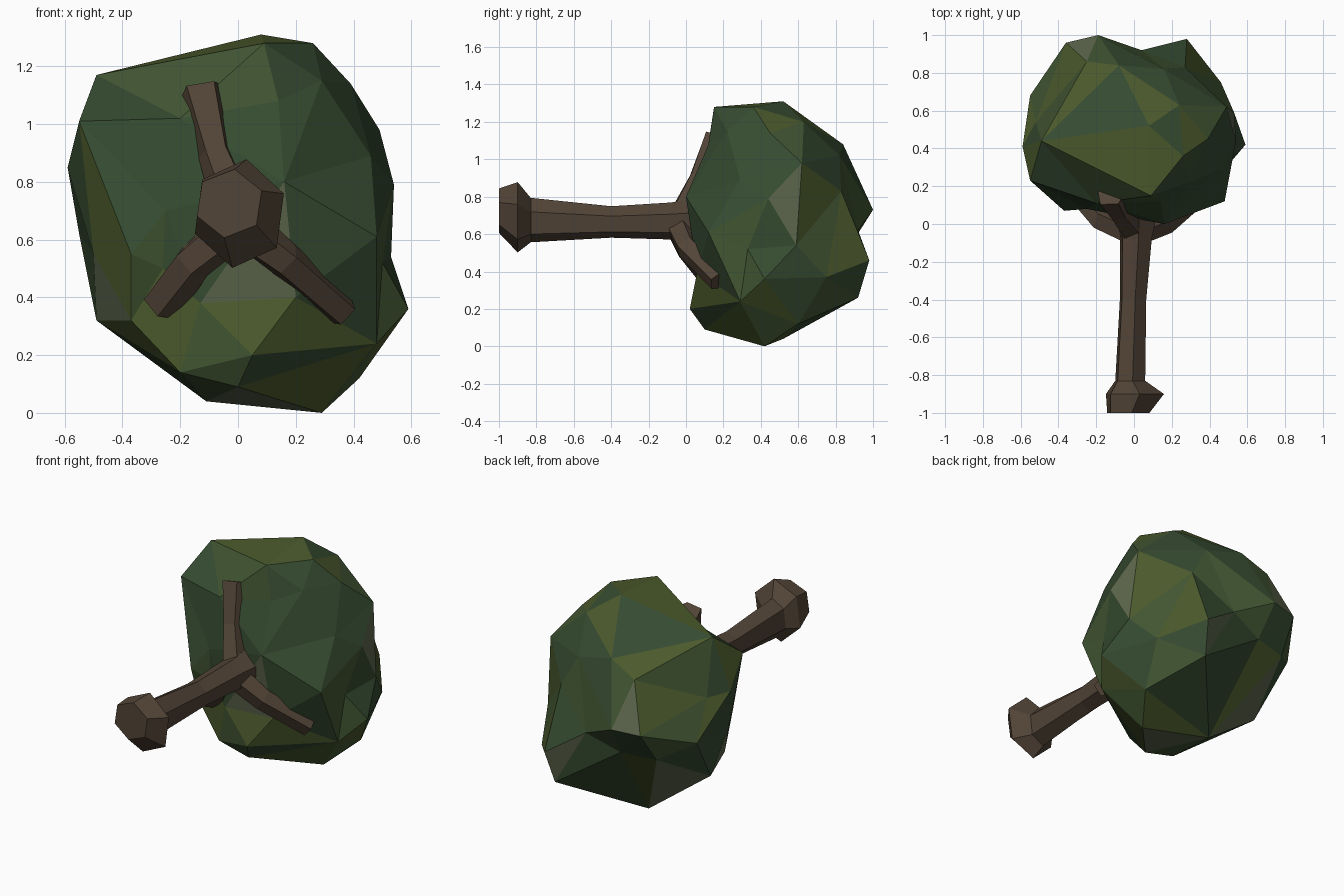
import bpy, bmesh, random
from math import sin, cos, pi
from mathutils import Vector

random.seed(4)


def material(name, rgb):
    m = bpy.data.materials.new(name)
    m.diffuse_color = (*rgb, 1)
    return m


bark = material("bark", (0.085, 0.058, 0.038))
greens = [material("leaf_mid", (0.055, 0.095, 0.033)),
          material("leaf_dark", (0.036, 0.07, 0.03)),
          material("leaf_olive", (0.07, 0.1, 0.025)),
          material("leaf_pale", (0.11, 0.135, 0.075))]


def add_object(name, bm, mats):
    bmesh.ops.recalc_face_normals(bm, faces=bm.faces)
    me = bpy.data.meshes.new(name)
    bm.to_mesh(me)
    bm.free()
    for m in mats:
        me.materials.append(m)
    ob = bpy.data.objects.new(name, me)
    bpy.context.collection.objects.link(ob)
    return ob


def limb(name, stations, sides, level=False):
    """Faceted tube; each station is (x, y, z, half width, half height)."""
    bm = bmesh.new()
    pts = [Vector(s[:3]) for s in stations]
    rings = []
    for i, s in enumerate(stations):
        d = pts[min(i + 1, len(pts) - 1)] - pts[max(i - 1, 0)]
        if level:
            d = Vector((0, 1, 0))
        side = d.cross(Vector((0, 0, 1))).normalized()
        up = side.cross(d).normalized()
        ring = []
        for k in range(sides):
            a = 2 * pi * k / sides + pi / 2 - 0.15
            ring.append(bm.verts.new(pts[i] + side * s[3] * cos(a) + up * s[4] * sin(a)))
        rings.append(ring)
    for r0, r1 in zip(rings, rings[1:]):
        for k in range(sides):
            n = (k + 1) % sides
            bm.faces.new((r0[k], r0[n], r1[n], r1[k]))
    bm.faces.new(rings[0])
    bm.faces.new(rings[-1])
    return add_object(name, bm, [bark])


# trunk with the knobbly root end
limb("trunk", [(-0.03, -1.0, 0.725, 0.12, 0.12), (0.005, -0.9, 0.69, 0.165, 0.19),
               (-0.02, -0.83, 0.675, 0.085, 0.12), (-0.005, -0.4, 0.665, 0.075, 0.085),
               (0.01, -0.08, 0.67, 0.09, 0.1), (0.01, 0.1, 0.67, 0.13, 0.13)], 6, True)

# three branches forking into the crown
limb("upper_branch", [(0, -0.03, 0.68, 0.08, 0.08), (-0.08, 0.07, 0.9, 0.06, 0.06),
                      (-0.12, 0.16, 1.12, 0.085, 0.07)], 5)
limb("left_branch", [(0, -0.04, 0.66, 0.08, 0.08), (-0.16, 0.02, 0.52, 0.07, 0.07),
                     (-0.26, 0.14, 0.37, 0.075, 0.07)], 5)
limb("right_branch", [(0, -0.04, 0.66, 0.08, 0.08), (0.16, 0.01, 0.53, 0.07, 0.065),
                      (0.36, 0.18, 0.35, 0.065, 0.06)], 5)

# crown: corner points, meshed by wrapping their directions around the centre
corners = [
    (.08, .52, 1.31), (.09, .15, 1.28), (.26, .36, 1.28), (-.49, .44, 1.17),
    (-.25, .86, 1), (-.08, .84, 1.08), (.16, .82, 1.02), (.24, .63, 1.2),
    (.39, .45, 1.14), (.14, .12, 1.08), (.29, .22, 1.15), (.49, .62, .98),
    (.54, .44, .79), (.46, .29, .89), (.27, .83, .83), (.48, .12, .61),
    (.53, .59, .54), (.5, .33, .52), (.59, .42, .36), (.48, .29, .24),
    (.42, .6, .12), (.29, .42, 0), (.46, .75, .37), (-.19, 1, .73),
    (.04, .92, .62), (.28, .98, .46), (-.36, .96, .72), (-.38, .83, .53),
    (-.55, .68, .62), (-.52, .54, .84), (-.59, .41, .85), (-.55, .23, 1.01),
    (-.37, .07, .55), (-.5, .3, .55), (-.49, .46, .32), (-.37, .15, .32),
    (-.2, .1, .14), (-.11, .52, .04), (0, .1, .09), (.05, .02, .2),
    (-.13, .06, .38), (.2, .06, .4), (-.25, .08, .7), (-.2, .11, 1.02),
    (.16, 0, .8), (.25, .92, .26), (-.17, .88, .54), (-.26, .1, .5)]
centre = Vector((0, .5, .65))
bm = bmesh.new()
target = {}
for c in corners:
    v = bm.verts.new(centre + (Vector(c) - centre).normalized())
    target[v] = Vector(c)
bmesh.ops.convex_hull(bm, input=list(bm.verts))
for v in bm.verts:
    v.co = target[v]
for f in bm.faces:
    f.material_index = random.choice((0, 0, 1, 1, 1, 2, 2, 3))
add_object("leaf_crown", bm, greens)
